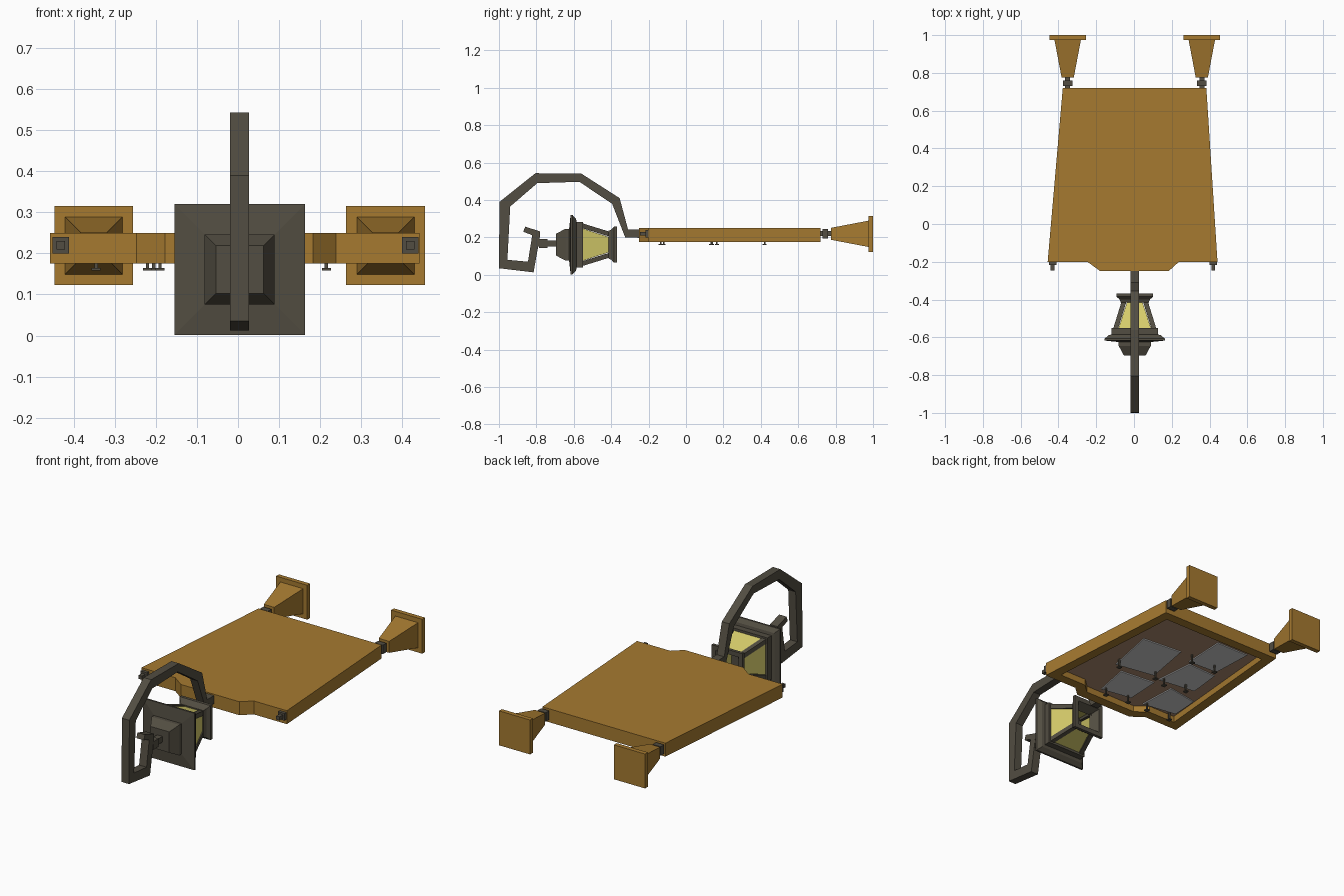
import bpy, bmesh
from mathutils import Vector

cube = bpy.data.objects.get("Cube")
if cube:
    bpy.data.objects.remove(cube, do_unlink=True)


def material(name, r, g, b):
    m = bpy.data.materials.new(name)
    m.use_nodes = True
    m.diffuse_color = (r, g, b, 1)
    m.node_tree.nodes["Principled BSDF"].inputs["Base Color"].default_value = (r, g, b, 1)
    return m


WOOD = material("golden wood", .38, .195, .03)
PANEL = material("brown backing wood", .42, .26, .16)
IRON = material("dark iron", .085, .075, .054)
GLASS = material("yellow glass", .69, .62, .15)
PAPER = material("pale grey paper", .62, .62, .62)
CORNERS = ((-1, -1), (1, -1), (1, 1), (-1, 1))


def finish(name, bm, *mats):
    bmesh.ops.recalc_face_normals(bm, faces=bm.faces)
    me = bpy.data.meshes.new(name)
    bm.to_mesh(me)
    bm.free()
    for m in mats:
        me.materials.append(m)
    ob = bpy.data.objects.new(name, me)
    bpy.context.collection.objects.link(ob)
    return ob


def prism(bm, points, offset):
    """Extrude a closed outline by an offset vector."""
    face = bm.faces.new([bm.verts.new(p) for p in points])
    ext = bmesh.ops.extrude_face_region(bm, geom=[face])["geom"]
    bmesh.ops.translate(bm, vec=Vector(offset), verts=[v for v in ext if isinstance(v, bmesh.types.BMVert)])
    bmesh.ops.recalc_face_normals(bm, faces=bm.faces)


def loft(bm, loops, closed=False):
    """Skin four-point loops; cap the ends, or join last to first."""
    loops = [[bm.verts.new(p) for p in loop] for loop in loops]
    for a, b in zip(loops, loops[1:] + loops[:1] if closed else loops[1:]):
        for i in range(4):
            j = (i + 1) % 4
            bm.faces.new((a[i], a[j], b[j], b[i]))
    if not closed:
        bm.faces.new(loops[0][::-1])
        bm.faces.new(loops[-1])


def square(x, y, z, hx, hz):
    return [(x + sx * hx, y, z + sz * hz) for sx, sz in CORNERS]


def stack_object(name, x, z, rings, mat, closed=False):
    """Square sections (y, half width) stacked along y."""
    bm = bmesh.new()
    loft(bm, [square(x, y, z, h, h) for y, h in rings], closed)
    return finish(name, bm, mat)


# Board with a recessed panel on its underside
outline = [(.383, .72), (.442, -.2), (.238, -.2), (.183, -.25),
           (-.178, -.25), (-.247, -.2), (-.457, -.2), (-.377, .72)]
bm = bmesh.new()
prism(bm, [(x, y, .25) for x, y in outline], (0, 0, -.075))
under = min(bm.faces, key=lambda f: f.calc_center_median().z)
bmesh.ops.inset_region(bm, faces=[under], thickness=.055, use_even_offset=True)
bmesh.ops.inset_region(bm, faces=[under], thickness=.001, depth=-.035, use_even_offset=True)
under.material_index = 1
finish("notice_board", bm, WOOD, PANEL)

# Papers pinned on the panel
papers = [
    [(.26, .39), (.02, .41), (-.03, .13), (.2, .09)],
    [(.13, .05), (-.08, .07), (-.09, -.13), (.09, -.16)],
    [(-.07, .61), (-.27, .61), (-.26, .37), (-.08, .36)],
    [(-.1, .34), (-.28, .33), (-.3, .14), (-.08, .11)],
    [(-.19, .08), (-.37, .05), (-.38, -.11), (-.18, -.14)],
]
bm = bmesh.new()
for sheet in papers:
    prism(bm, [(x, y, .209) for x, y in sheet], (0, 0, -.006))
finish("papers", bm, PAPER)

# Nails
bm = bmesh.new()
nails = [(.215, .135), (-.01, .165), (.08, -.135), (-.06, -.12), (-.09, .14),
         (-.22, .165), (-.05, .42), (-.205, .42), (-.19, -.12), (-.345, -.12)]
for x, y in nails:
    for r, top, length in ((.004, .21, .045), (.011, .164, .006)):
        prism(bm, [(x + sx * r, y + sy * r, top) for sx, sy in CORNERS], (0, 0, -length))
finish("nails", bm, IRON)

# Feet, their collars and the bolts at the opposite corners
for side, s in (("left", 1), ("right", -1)):
    x = .004 + s * .355
    stack_object(side + "_foot", x, .219,
                 [(.775, .032), (.975, .07), (.975, .096), (1, .096)], WOOD)
    stack_object(side + "_collar", x, .22,
                 [(.715, .013), (.73, .013), (.73, .025), (.76, .025), (.76, .013), (.78, .013)], IRON)
    stack_object(side + "_corner_bolt", s * .425 - .006, .22,
                 [(-.19, .02), (-.217, .02), (-.217, .01), (-.247, .01)], IRON)

# Hooked lantern arm
LX, LZ = .004, .161
arm = [(-.2, .243), (-.31, .243), (-.355, .41), (-.56, .541), (-.805, .543), (-.997, .39),
       (-1, .035), (-.815, .013), (-.78, .21), (-.78, .232), (-.86, .257), (-.87, .23),
       (-.822, .212), (-.845, .07), (-.955, .08), (-.94, .365), (-.795, .49), (-.57, .497),
       (-.395, .38), (-.325, .2), (-.2, .2)]
bm = bmesh.new()
prism(bm, [(LX - .023, y, z) for y, z in arm], (.046, 0, 0))
finish("lantern_arm", bm, IRON)
stack_object("arm_mount", LX, .22, [(-.26, .02), (-.26, .023), (-.2, .023)], IRON)

# Lantern stem and stepped roof
stack_object("lantern_stem", LX, LZ + .006,
             [(-.82, .016), (-.785, .016), (-.785, .023), (-.74, .023), (-.74, .016), (-.68, .016)], IRON)
stack_object("lantern_roof", LX, LZ,
             [(-.695, .058), (-.645, .085), (-.625, .085), (-.617, .159), (-.607, .159),
              (-.588, .138), (-.585, .122), (-.55, .122)], IRON)

# Lantern corner posts, leaning inward
bm = bmesh.new()
for sx, sz in CORNERS:
    loft(bm, [square(LX + sx * c, y, LZ + sz * c, .013, .013) for y, c in ((-.56, .103), (-.405, .055))])
finish("lantern_posts", bm, IRON)

# Glass panes between the posts, one on each side
bm = bmesh.new()
for dx, dz in ((1, 0), (0, 1), (-1, 0), (0, -1)):
    loops = []
    for y, out, wide in ((-.552, .105, .086), (-.41, .061, .04)):
        loops.append(square(LX + dx * out, y, LZ + dz * out,
                            wide if dz else .004, wide if dx else .004))
    loft(bm, loops)
finish("lantern_panes", bm, GLASS)

# Open flared frame at the end of the lantern
stack_object("lantern_base", LX, LZ,
             [(-.415, .074), (-.4, .08), (-.385, .096), (-.368, .096), (-.368, .07), (-.415, .045)],
             IRON, closed=True)
